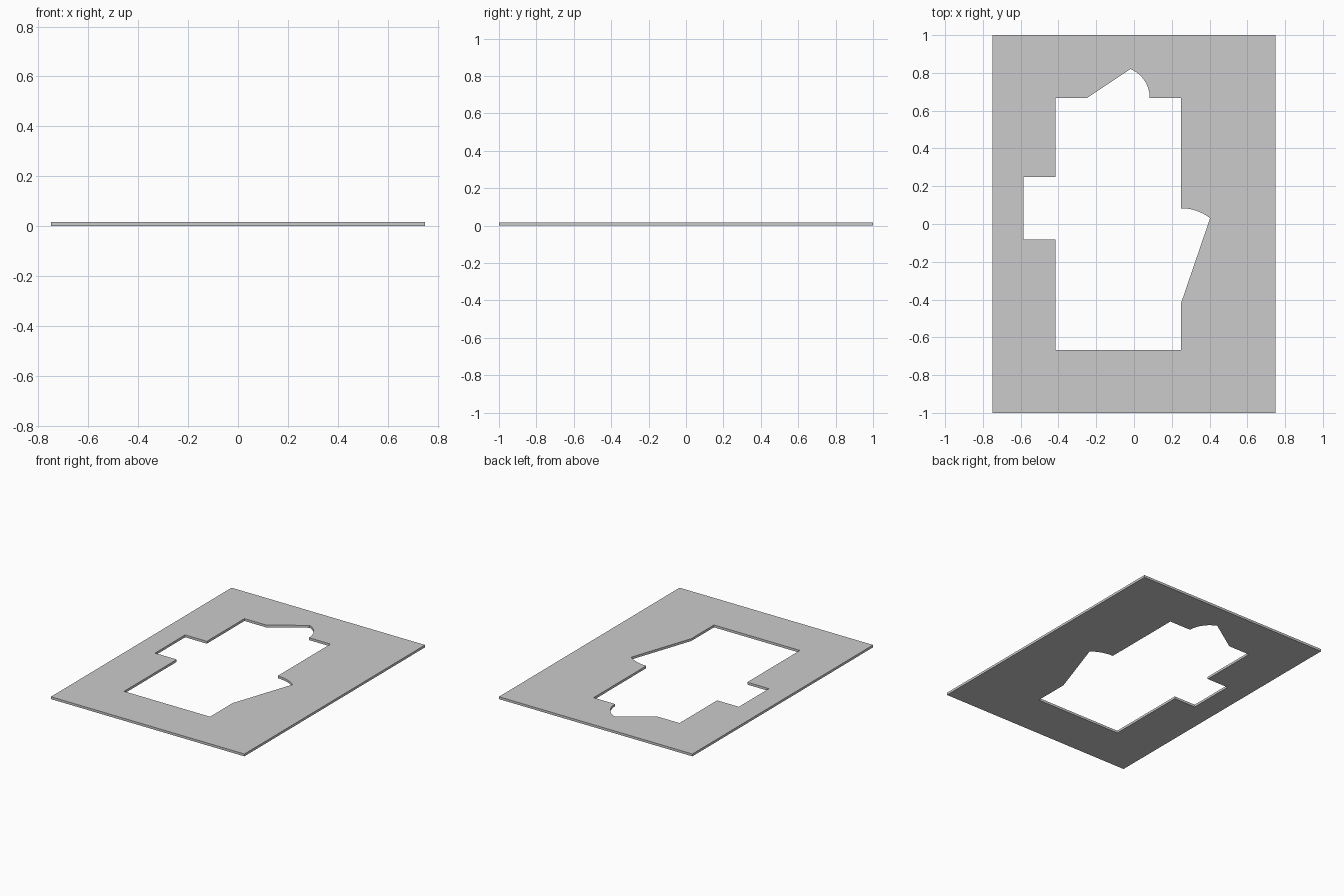
import bpy, bmesh, math

if "Cube" in bpy.data.objects:
    bpy.data.objects.remove(bpy.data.objects["Cube"])

THICK = 1 / 60


def arc(cx, cy, r, a0, a1, n=12):
    """Points on a circular arc, angles in degrees."""
    angles = [math.radians(a0 + (a1 - a0) * i / n) for i in range(n + 1)]
    return [(cx + r * math.cos(a), cy + r * math.sin(a)) for a in angles]


def add_loop(bm, points):
    verts = [bm.verts.new((x, y, 0)) for x, y in points]
    return [bm.edges.new((verts[i - 1], verts[i])) for i in range(len(verts))]


# Rectangular outer edge of the plate
outer = [(-0.75, -1), (0.75, -1), (0.75, 1), (-0.75, 1)]

# Opening, counter-clockwise: right tab, top tab, square left tab
left, right, end = -5 / 12, 0.25, 2 / 3
opening = [(left, -end), (right, -end), (right, -5 / 12)]
opening += arc(right, -1 / 6, 0.25, 52.3, 90)
opening += [(right, end)]
opening += arc(-1 / 12, end, 1 / 6, 0, 67.3, 16)
opening += [(-0.25, end), (left, end), (left, 0.25),
            (-0.585, 0.25), (-0.585, -1 / 12), (left, -1 / 12)]

# Fill between the loops and extrude to thickness
bm = bmesh.new()
edges = add_loop(bm, outer) + add_loop(bm, opening)
bmesh.ops.triangle_fill(bm, use_beauty=True, edges=edges)
result = bmesh.ops.extrude_face_region(bm, geom=bm.faces[:], use_keep_orig=True)
top = [v for v in result["geom"] if isinstance(v, bmesh.types.BMVert)]
bmesh.ops.translate(bm, verts=top, vec=(0, 0, THICK))
bmesh.ops.recalc_face_normals(bm, faces=bm.faces[:])

mesh = bpy.data.meshes.new("cutout_plate")
bm.to_mesh(mesh)
bm.free()
plate = bpy.data.objects.new("cutout_plate", mesh)
bpy.context.collection.objects.link(plate)
